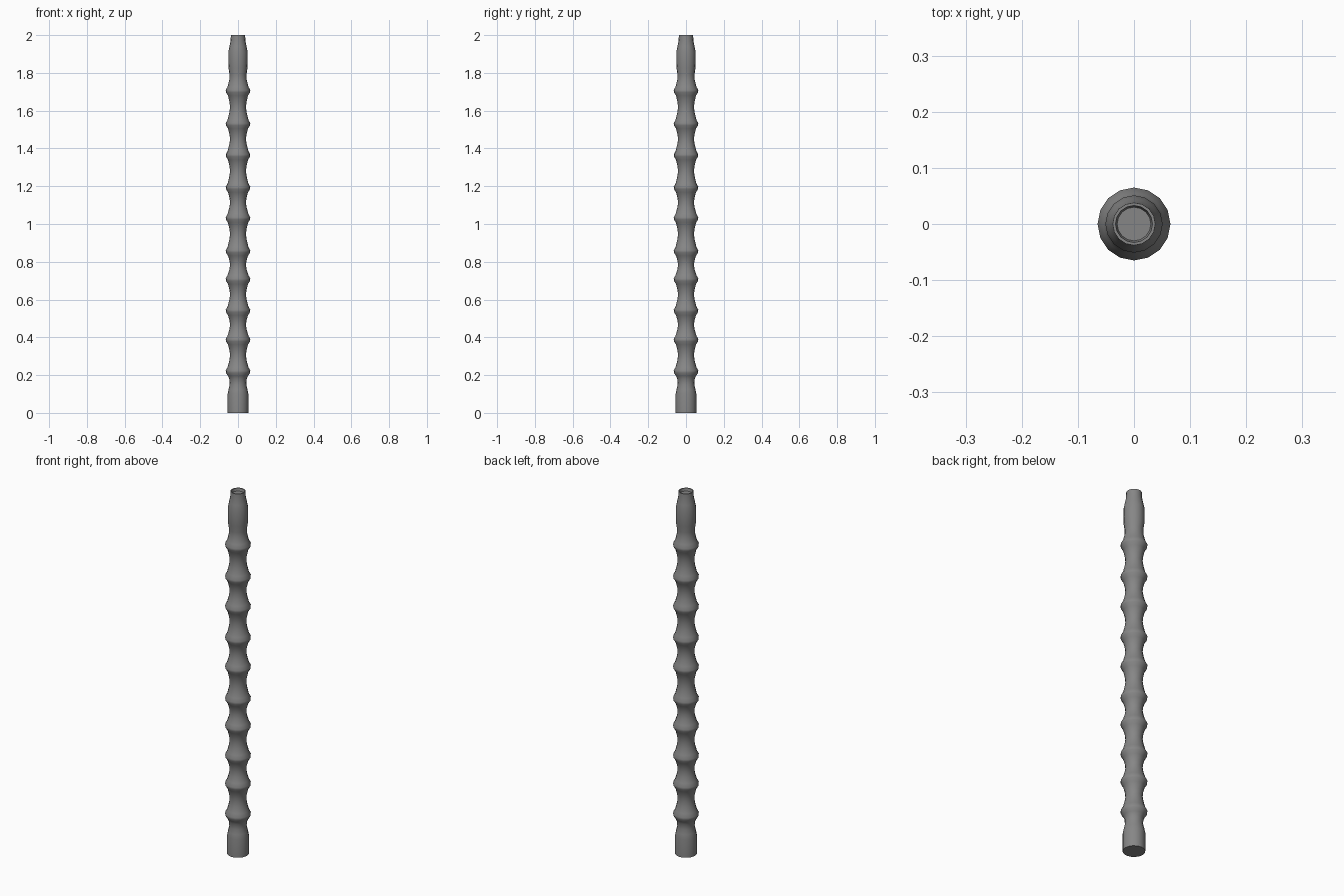
import bpy, bmesh, math

if "Cube" in bpy.data.objects:
    bpy.data.objects.remove(bpy.data.objects["Cube"])

SIDES = 16
NODES = [0.22, 0.387, 0.542, 0.707, 0.857, 1.032, 1.193, 1.365, 1.53, 1.705]


def lathe(name, profile, sides=SIDES):
    bm = bmesh.new()
    rings = []
    for r, z in profile:
        rings.append([bm.verts.new((r * math.cos(2 * math.pi * i / sides),
                                    r * math.sin(2 * math.pi * i / sides), z))
                      for i in range(sides)])
    for a, b in zip(rings, rings[1:]):
        for i in range(sides):
            j = (i + 1) % sides
            bm.faces.new((a[i], a[j], b[j], b[i]))
    bm.faces.new(rings[0][::-1])
    bm.faces.new(rings[-1])
    mesh = bpy.data.meshes.new(name)
    bm.to_mesh(mesh)
    bm.free()
    obj = bpy.data.objects.new(name, mesh)
    bpy.context.collection.objects.link(obj)
    bpy.context.view_layer.objects.active = obj
    obj.select_set(True)
    bpy.ops.object.shade_smooth_by_angle(angle=math.radians(40))
    return obj


# Straight foot and first neck
profile = [(0.055, 0.0), (0.055, 0.10), (0.050, 0.125), (0.044, 0.15), (0.046, 0.18)]

# Raised joints with waisted sections between them
for k, z in enumerate(NODES):
    profile += [(0.053, z - 0.025), (0.064, z - 0.008), (0.065, z + 0.004), (0.055, z + 0.022)]
    if k < len(NODES) - 1:
        gap = NODES[k + 1] - z
        profile += [(0.046, z + gap * 0.34), (0.042, z + gap * 0.5),
                    (0.045, z + gap * 0.66)]

# Upper sleeve, tapered tip and recessed mouth
profile += [(0.046, 1.765), (0.045, 1.79), (0.050, 1.825), (0.051, 1.86),
            (0.051, 1.91), (0.045, 1.94), (0.039, 1.97), (0.038, 2.0),
            (0.033, 2.0), (0.030, 1.985)]
pole = lathe("jointed_pole", profile)

# Dark grey finish
mat = bpy.data.materials.new("dark_grey")
mat.diffuse_color = (0.24, 0.24, 0.24, 1)
mat.use_nodes = True
mat.node_tree.nodes["Principled BSDF"].inputs["Base Color"].default_value = mat.diffuse_color
pole.data.materials.append(mat)
